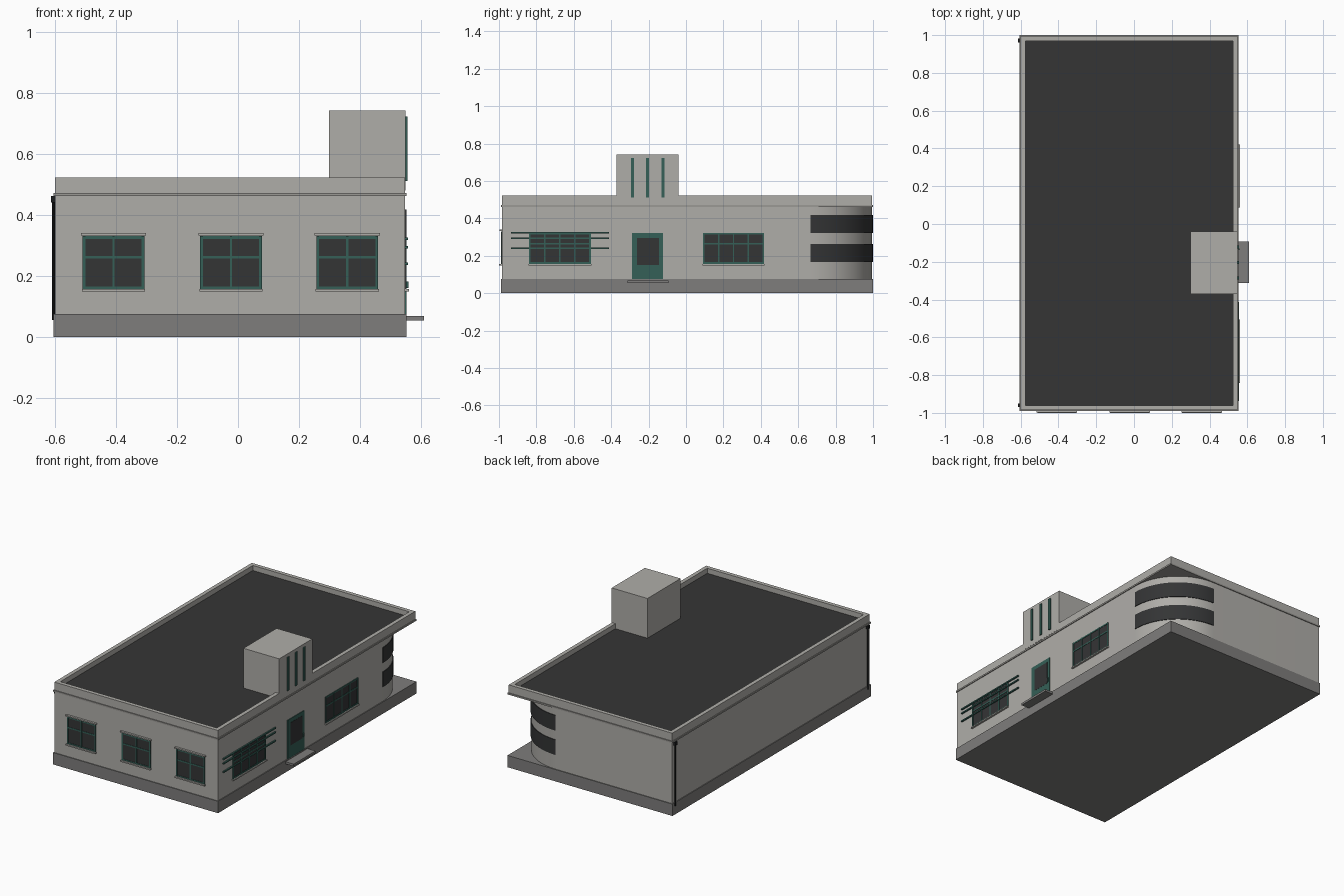
import bpy, bmesh, math

cube = bpy.data.objects.get("Cube")
if cube:
    bpy.data.objects.remove(cube, do_unlink=True)


def material(name, r, g, b):
    m = bpy.data.materials.new(name)
    m.use_nodes = True
    m.diffuse_color = (r, g, b, 1)
    m.node_tree.nodes["Principled BSDF"].inputs["Base Color"].default_value = (r, g, b, 1)
    return m


WALL = material("pale render", 0.43, 0.42, 0.395)
TRIM = material("trim grey", 0.33, 0.32, 0.30)
PLINTH = material("plinth grey", 0.21, 0.205, 0.20)
ROOF = material("roof felt", 0.036, 0.036, 0.036)
GLASS = material("dark glass", 0.034, 0.035, 0.036)
GREEN = material("green paint", 0.035, 0.115, 0.095)
IRON = material("black iron", 0.012, 0.013, 0.014)

# Outer wall limits
LEFT, RIGHT, FRONT, BACK = -0.60, 0.548, -0.985, 0.995
LIP = 0.005
RADIUS = 0.33


def finish(name, bm, mat):
    bmesh.ops.recalc_face_normals(bm, faces=bm.faces)
    me = bpy.data.meshes.new(name)
    bm.to_mesh(me)
    bm.free()
    me.materials.append(mat)
    ob = bpy.data.objects.new(name, me)
    bpy.context.collection.objects.link(ob)
    return ob


def box(name, x, y, z, mat):
    bm = bmesh.new()
    bmesh.ops.create_cube(bm, size=1)
    for v in bm.verts:
        for i, (lo, hi) in enumerate((x, y, z)):
            v.co[i] = lo if v.co[i] < 0 else hi
    return finish(name, bm, mat)


def prism(name, outline, z, mat):
    bm = bmesh.new()
    face = bm.faces.new([bm.verts.new((x, y, z[0])) for x, y in outline])
    top = bmesh.ops.extrude_face_region(bm, geom=[face])["geom"]
    for v in top:
        if isinstance(v, bmesh.types.BMVert):
            v.co.z = z[1]
    ob = finish(name, bm, mat)
    bpy.ops.object.select_all(action='DESELECT')
    ob.select_set(True)
    bpy.context.view_layer.objects.active = ob
    bpy.ops.object.shade_smooth_by_angle(angle=math.radians(30))
    return ob


def corner_arc(radius, steps=24):
    cx, cy = RIGHT - RADIUS, BACK - RADIUS
    angles = [math.pi / 2 * i / steps for i in range(steps + 1)]
    return [(cx + radius * math.cos(a), cy + radius * math.sin(a)) for a in angles]


def plate(name, side, u, z, depth, mat, back=0.004):
    """Box lying on the front or right wall, standing out by depth."""
    if side == "front":
        return box(name, u, (FRONT - depth, FRONT + back), z, mat)
    return box(name, (RIGHT - back, RIGHT + depth), u, z, mat)


def window(name, side, u, z, panes, bar_z):
    w = 0.009
    plate(name + "_glass", side, u, z, 0.002, GLASS)
    for tag, lo in (("bottom", z[0]), ("middle", bar_z - w / 2), ("top", z[1] - w)):
        plate(f"{name}_{tag}_rail", side, u, (lo, lo + w), 0.004, GREEN)
    for i in range(panes + 1):
        c = u[0] + w / 2 + (u[1] - u[0] - w) * i / panes
        t = w if i in (0, panes) else w * 0.8
        plate(f"{name}_upright_{i}", side, (c - t / 2, c + t / 2), z, 0.005, GREEN)


# Plinth, walls with one rounded corner
box("plinth", (LEFT - LIP, RIGHT + LIP), (FRONT - LIP, BACK + LIP), (0, 0.075), PLINTH)
prism("walls", [(LEFT, FRONT), (RIGHT, FRONT)] + corner_arc(RADIUS) + [(LEFT, BACK)],
      (0.075, 0.465), WALL)

# Cornice, parapet and roof
box("cornice", (LEFT - LIP, RIGHT + LIP), (FRONT - LIP, BACK + LIP), (0.462, 0.472), TRIM)
T = 0.025
for tag, x, y in (("left", (LEFT, LEFT + T), (FRONT, BACK)),
                  ("right", (RIGHT - T, RIGHT), (FRONT, BACK)),
                  ("front", (LEFT + T, RIGHT - T), (FRONT, FRONT + T)),
                  ("back", (LEFT + T, RIGHT - T), (BACK - T, BACK))):
    box("parapet_" + tag, x, y, (0.472, 0.522), WALL)
box("roof_deck", (LEFT + T, RIGHT - T), (FRONT + T, BACK - T), (0.47, 0.49), ROOF)

# Wraparound window bands on the rounded corner
for tag, z in (("lower", (0.167, 0.263)), ("upper", (0.321, 0.418))):
    ring = corner_arc(RADIUS + 0.004) + corner_arc(RADIUS - 0.004)[::-1]
    prism(f"corner_window_{tag}", ring, z, GLASS)

# Front windows with lintels and sills
for i, c in enumerate((-0.408, -0.023, 0.358)):
    name = f"front_window_{i + 1}"
    window(name, "front", (c - 0.101, c + 0.101), (0.156, 0.33), 2, 0.261)
    plate(name + "_lintel", "front", (c - 0.107, c + 0.107), (0.333, 0.341), 0.013, WALL)
    plate(name + "_sill", "front", (c - 0.104, c + 0.104), (0.149, 0.157), 0.015, WALL)

# Right-hand windows with sills
for i, u in enumerate(((-0.84, -0.509), (0.091, 0.417))):
    name = f"side_window_{i + 1}"
    window(name, "right", u, (0.157, 0.323), 4, 0.264)
    plate(name + "_sill", "right", (u[0] - 0.003, u[1] + 0.003), (0.149, 0.157), 0.012, WALL)

# Long decorative rails across the first side window
for i, z in enumerate((0.24, 0.294, 0.322)):
    plate(f"wall_rail_{i + 1}", "right", (-0.936, -0.412), (z - 0.004, z + 0.004), 0.009, GREEN)

# Door, pane, handle and step
plate("door", "right", (-0.289, -0.124), (0.075, 0.321), 0.004, GREEN)
plate("door_pane", "right", (-0.263, -0.144), (0.152, 0.296), 0.005, GLASS)
plate("door_handle", "right", (-0.138, -0.13), (0.16, 0.182), 0.01, GREEN)
plate("door_step", "right", (-0.313, -0.093), (0.054, 0.068), 0.062, PLINTH)

# Roof tower with three vertical fins
box("tower", (0.298, RIGHT + 0.001), (-0.371, -0.039), (0.48, 0.742), WALL)
for i in range(3):
    c = -0.287 + 0.082 * i
    plate(f"tower_fin_{i + 1}", "right", (c - 0.008, c + 0.008), (0.511, 0.722), 0.008, GREEN)

# Drainpipes with hoppers on the left wall
for tag, y in (("front", -0.96), ("back", 0.972)):
    bm = bmesh.new()
    bmesh.ops.create_cone(bm, cap_ends=True, segments=10, radius1=0.005, radius2=0.005, depth=0.385)
    bmesh.ops.translate(bm, verts=bm.verts, vec=(LEFT - 0.005, y, 0.2475))
    finish(f"drainpipe_{tag}", bm, IRON)
    box(f"hopper_{tag}", (LEFT - 0.013, LEFT), (y - 0.01, y + 0.01), (0.44, 0.461), IRON)
